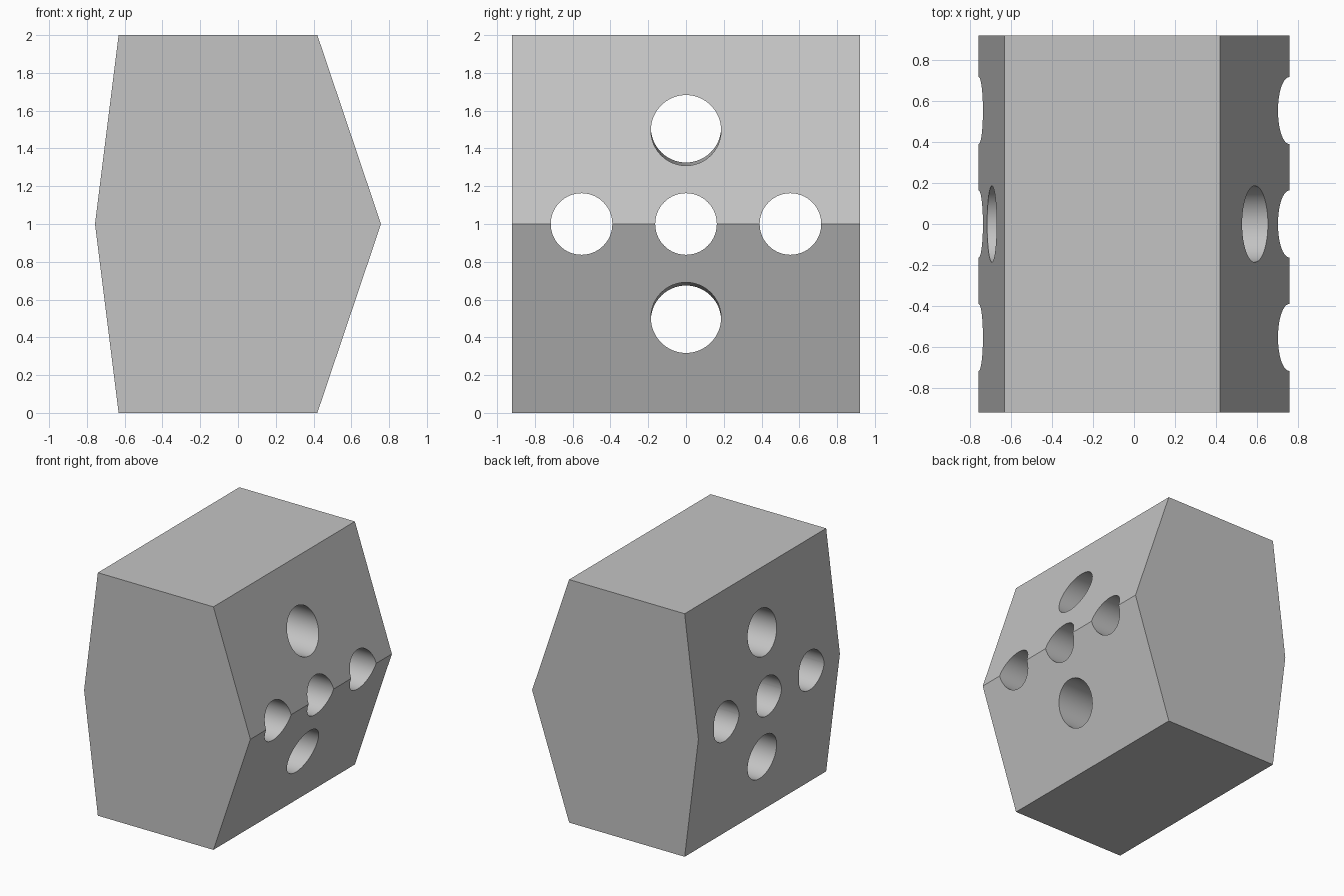
import bpy, bmesh, math
from mathutils import Matrix

cube = bpy.data.objects.get("Cube")
if cube:
    bpy.data.objects.remove(cube)

HALF_DEPTH = 0.92

grey = bpy.data.materials.new("plain_grey")
grey.use_nodes = True
grey.diffuse_color = (0.55, 0.55, 0.55, 1)
grey.node_tree.nodes["Principled BSDF"].inputs["Base Color"].default_value = grey.diffuse_color


def make_object(name, bm):
    bmesh.ops.recalc_face_normals(bm, faces=bm.faces)
    mesh = bpy.data.meshes.new(name)
    bm.to_mesh(mesh)
    bm.free()
    mesh.materials.append(grey)
    obj = bpy.data.objects.new(name, mesh)
    bpy.context.collection.objects.link(obj)
    return obj


# Six-sided block: front outline extruded along y
outline = [(-0.632, 0), (0.42, 0), (0.757, 1), (0.42, 2), (-0.632, 2), (-0.757, 1)]
bm = bmesh.new()
front = bm.faces.new([bm.verts.new((x, -HALF_DEPTH, z)) for x, z in outline])
swept = bmesh.ops.extrude_face_region(bm, geom=[front], use_keep_orig=True)
back_verts = [v for v in swept["geom"] if isinstance(v, bmesh.types.BMVert)]
bmesh.ops.translate(bm, verts=back_verts, vec=(0, 2 * HALF_DEPTH, 0))
block = make_object("drilled_block", bm)

# Through holes: (y, z, radius, tilt about y)
TILT = math.radians(0.7)
holes = [(y, 1, 0.163, 0) for y in (-0.553, 0, 0.553)]
holes += [(0, 1 + s * 0.503, 0.186, s * TILT) for s in (-1, 1)]
bm = bmesh.new()
for y, z, radius, tilt in holes:
    placement = Matrix.Translation((0, y, z)) @ Matrix.Rotation(math.pi / 2 + tilt, 4, "Y")
    bmesh.ops.create_cone(bm, cap_ends=True, segments=64, radius1=radius,
                          radius2=radius, depth=2.4, matrix=placement)
cutter = make_object("hole_cutter", bm)
cutter.hide_render = True

# Drill the holes, then discard the cutter
drill = block.modifiers.new("drill", "BOOLEAN")
drill.operation = "DIFFERENCE"
drill.solver = "EXACT"
drill.object = cutter
bpy.ops.object.select_all(action="DESELECT")
block.select_set(True)
bpy.context.view_layer.objects.active = block
bpy.ops.object.modifier_apply(modifier=drill.name)
bpy.data.objects.remove(cutter)

# Smooth hole walls, sharp block edges
bpy.ops.object.shade_smooth_by_angle(angle=math.radians(10))
